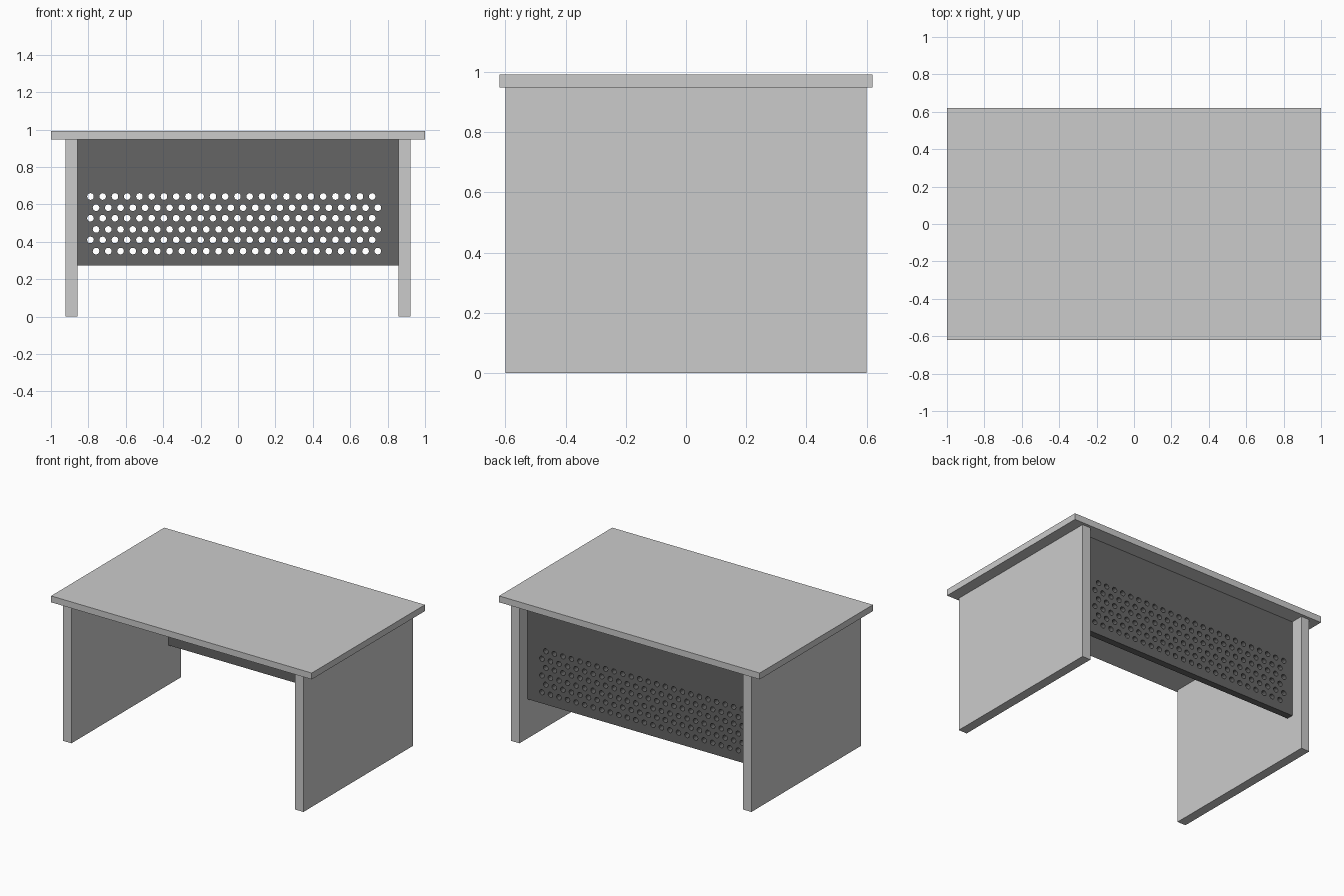
import bpy, math

if "Cube" in bpy.data.objects:
    bpy.data.objects.remove(bpy.data.objects["Cube"])

TOP_Z, UNDER_Z = 0.992, 0.948
LEG_IN, LEG_OUT = 0.858, 0.922


def box(name, lo, hi):
    """Axis-aligned box between two corners."""
    bpy.ops.mesh.primitive_cube_add(size=1, location=[(a + b) / 2 for a, b in zip(lo, hi)])
    ob = bpy.context.object
    ob.name = name
    ob.scale = [b - a for a, b in zip(lo, hi)]
    bpy.ops.object.transform_apply(location=False, rotation=False, scale=True)
    return ob


def add_loop(curve, points):
    """Closed polygon spline in the curve's plane."""
    sp = curve.splines.new('POLY')
    sp.points.add(len(points) - 1)
    for p, (x, y) in zip(sp.points, points):
        p.co = (x, y, 0, 1)
    sp.use_cyclic_u = True


# Table top and the two slab legs
box("table_top", (-1, -0.62, UNDER_Z), (1, 0.62, TOP_Z))
box("left_leg", (-LEG_OUT, -0.6, 0), (-LEG_IN, 0.6, UNDER_Z))
box("right_leg", (LEG_IN, -0.6, 0), (LEG_OUT, 0.6, UNDER_Z))

# Perforated modesty panel: outline with staggered rows of round holes, extruded
y_front, y_back = 0.465, 0.512
curve = bpy.data.curves.new("modesty_panel", 'CURVE')
curve.dimensions = '2D'
curve.fill_mode = 'BOTH'
curve.extrude = (y_back - y_front) / 2
add_loop(curve, [(-LEG_IN, 0.273), (LEG_IN, 0.273), (LEG_IN, UNDER_Z), (-LEG_IN, UNDER_Z)])

SIDES, RADIUS, PITCH = 12, 0.018, 0.0655
for x0, z0 in ((-0.789, 0.642), (-0.759, 0.582)):
    for row in range(3):
        for col in range(24):
            cx, cz = x0 + col * PITCH, z0 - row * 0.116
            add_loop(curve, [(cx + RADIUS * math.cos(a), cz + RADIUS * math.sin(a))
                             for a in (2 * math.pi * i / SIDES for i in range(SIDES))])

panel = bpy.data.objects.new("modesty_panel", curve)
bpy.context.collection.objects.link(panel)
panel.rotation_euler.x = math.pi / 2
panel.location.y = (y_front + y_back) / 2
bpy.ops.object.select_all(action='DESELECT')
panel.select_set(True)
bpy.context.view_layer.objects.active = panel
bpy.ops.object.convert(target='MESH')
panel = bpy.context.object

# Weld the caps to the walls and keep faces flat
bpy.ops.object.mode_set(mode='EDIT')
bpy.ops.mesh.select_all(action='SELECT')
bpy.ops.mesh.remove_doubles(threshold=0.0001)
bpy.ops.mesh.normals_make_consistent(inside=False)
bpy.ops.object.mode_set(mode='OBJECT')
bpy.ops.object.shade_flat()

# Dark grey panel
dark = bpy.data.materials.new("dark_grey")
dark.diffuse_color = (0.13, 0.13, 0.13, 1)
dark.use_nodes = True
dark.node_tree.nodes["Principled BSDF"].inputs["Base Color"].default_value = dark.diffuse_color
panel.data.materials.clear()
panel.data.materials.append(dark)
